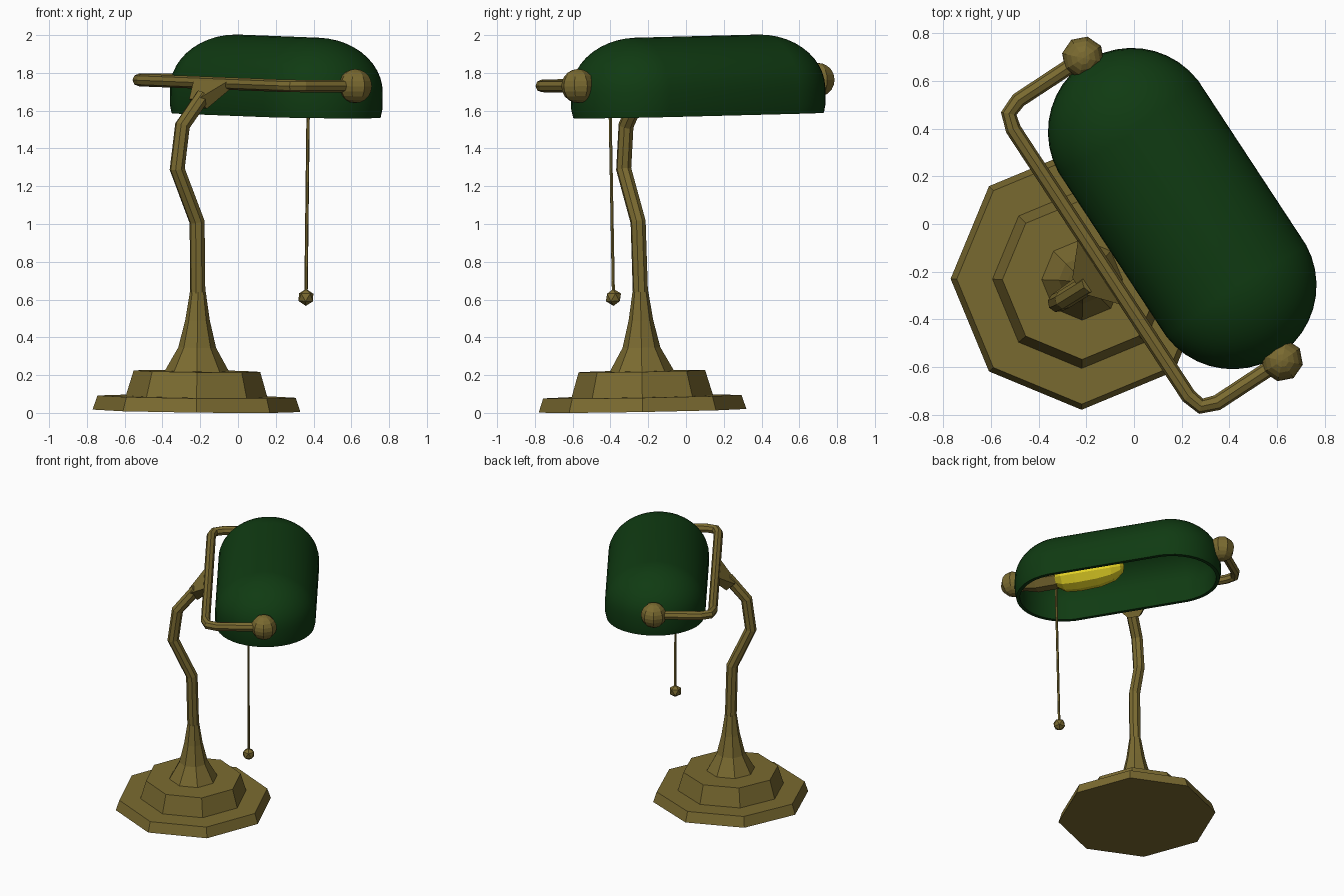
import bpy, bmesh, math
from mathutils import Matrix, Vector

if "Cube" in bpy.data.objects:
    bpy.data.objects.remove(bpy.data.objects["Cube"])

# Whole lamp is turned about z and leans slightly: local x = shade axis, local y = towards shade
TURN = math.radians(-56.7)
FRAME = (Matrix.Translation((-0.22, -0.23, 0.011))
         @ Matrix.Rotation(TURN, 4, 'Z') @ Matrix.Rotation(0.0215, 4, 'Y'))


def material(name, rgb):
    m = bpy.data.materials.new(name)
    m.diffuse_color = (*rgb, 1)
    m.use_nodes = True
    m.node_tree.nodes["Principled BSDF"].inputs["Base Color"].default_value = m.diffuse_color
    return m


BRASS = material("aged_brass", (0.195, 0.145, 0.030))
GREEN = material("dark_green_glass", (0.005, 0.043, 0.006))
YELLOW = material("yellow_bulb", (0.80, 0.67, 0.02))


def add(name, bm, mat, place=Matrix()):
    bmesh.ops.recalc_face_normals(bm, faces=bm.faces)
    me = bpy.data.meshes.new(name)
    bm.to_mesh(me)
    bm.free()
    me.materials.append(mat)
    ob = bpy.data.objects.new(name, me)
    bpy.context.collection.objects.link(ob)
    ob.matrix_world = FRAME @ place
    return ob


def loft(name, profile, n, mat, place=Matrix(), phase=0.0, stretch=0.0):
    """Stack rings of (radius, z); stretch pulls each ring into a stadium along x."""
    bm = bmesh.new()
    rings = []
    for r, z in profile:
        ring = []
        for i in range(n):
            a = phase + 2 * math.pi * i / n
            x = r * math.cos(a) + math.copysign(stretch, math.cos(a))
            ring.append(bm.verts.new((x, r * math.sin(a), z)))
        rings.append(ring)
    for a, b in zip(rings, rings[1:]):
        for i in range(n):
            j = (i + 1) % n
            bm.faces.new((a[i], a[j], b[j], b[i]))
    bm.faces.new(rings[0])
    bm.faces.new(rings[-1])
    return add(name, bm, mat, place)


def tube(name, pts, radius, mat, res=2):
    cu = bpy.data.curves.new(name, 'CURVE')
    cu.dimensions = '3D'
    cu.bevel_depth, cu.bevel_resolution, cu.use_fill_caps = radius, res, True
    sp = cu.splines.new('POLY')
    sp.points.add(len(pts) - 1)
    for p, co in zip(sp.points, pts):
        p.co = (*co, 1)
    sp.use_smooth = False
    cu.materials.append(mat)
    ob = bpy.data.objects.new(name, cu)
    bpy.context.collection.objects.link(ob)
    ob.matrix_world = FRAME
    bpy.ops.object.select_all(action='DESELECT')
    ob.select_set(True)
    bpy.context.view_layer.objects.active = ob
    bpy.ops.object.convert(target='MESH')
    return ob


# Stepped octagonal base with flared column foot
loft("base", [(0.55, 0), (0.525, 0.075), (0.375, 0.075), (0.335, 0.21), (0.17, 0.21),
              (0.10, 0.335), (0.065, 0.48), (0.042, 0.63)], 8, BRASS, phase=-TURN)

# Crooked stem
tube("stem", [(0, 0, 0.60), (0, -0.01, 1.0), (0, -0.14, 1.28), (0, -0.11, 1.51),
              (0, 0.02, 1.67)], 0.041, BRASS)

# Wedge bracket that widens from the stem to the yoke bar
C, BAR_Z, AXIS = -0.05, 1.735, 0.515
bm = bmesh.new()
for sx in (-1, 1):
    for p in ((0.04, -0.03, 1.65), (0.04, 0.03, 1.60), (0.16, 0.075, 1.745), (0.16, 0.11, 1.715)):
        bm.verts.new((sx * p[0] - 0.02, p[1], p[2]))
bmesh.ops.convex_hull(bm, input=bm.verts)
add("bracket", bm, BRASS)

# Yoke: bar behind the shade with an arm to each end
half = [(0.67, 0.105), (0.735, 0.125), (0.76, 0.19), (0.76, AXIS)]
path = [(-x, y) for x, y in reversed(half)] + half
tube("yoke", [(C + x, y, BAR_Z) for x, y in path], 0.033, BRASS)

# Knobs on the yoke ends
for side, label in ((-1, "rear"), (1, "front")):
    bm = bmesh.new()
    bmesh.ops.create_uvsphere(bm, u_segments=8, v_segments=10, radius=0.09)
    add(label + "_knob", bm, BRASS, Matrix.Translation((C + side * 0.76, AXIS, BAR_Z)))

# Hollow stadium-shaped shade: outer dome, rim, inner dome
R, WALL = 0.352, 0.035
arc = [math.radians(88.5 * i / 11) for i in range(12)]
outer = [(R * math.cos(a), 1.695 + 0.288 * math.sin(a)) for a in reversed(arc)]
inner = [((R - WALL) * math.cos(a), 1.695 + (0.288 - WALL) * math.sin(a)) for a in arc]
shade = loft("shade", outer + [(R, 1.61), (R - 0.01, 1.563), (R - WALL, 1.563)] + inner,
             40, GREEN, Matrix.Translation((C, AXIS, 0)), math.pi / 40, 0.385)
bpy.ops.object.select_all(action='DESELECT')
shade.select_set(True)
bpy.context.view_layer.objects.active = shade
bpy.ops.object.shade_smooth_by_angle(angle=math.radians(35))

# Socket and bulb lie along the shade axis, pointing to the rear
lying = Matrix.Translation((0.54, AXIS, BAR_Z)) @ Matrix.Rotation(-math.pi / 2, 4, 'Y')
loft("socket", [(0.05, -0.13), (0.085, 0), (0.085, 0.15)], 8, BRASS, lying, math.pi / 8)
loft("bulb", [(0.075, 0.14), (0.115, 0.20), (0.125, 0.30), (0.12, 0.45), (0.095, 0.56),
              (0.05, 0.62), (0.01, 0.635)], 12, YELLOW, lying)

# Pull chain with its small ball
tube("pull_chain", [(0.434, 0.40, 0.60), (0.434, 0.40, 1.72)], 0.009, BRASS, 1)
bm = bmesh.new()
bmesh.ops.create_icosphere(bm, subdivisions=1, radius=0.045)
add("pull_ball", bm, BRASS, Matrix.Translation((0.434, 0.40, 0.61)))
